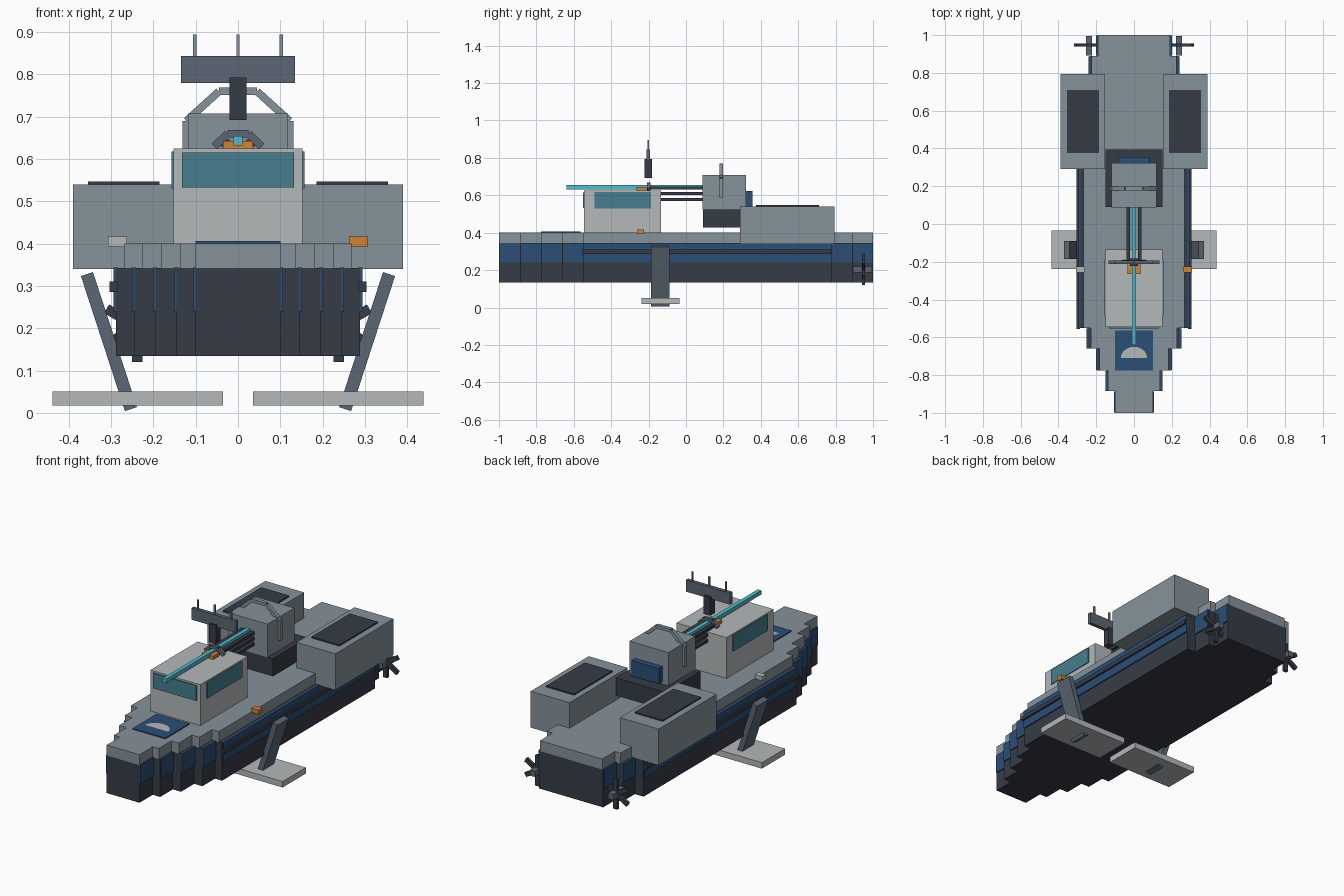
import bpy, bmesh, math
from mathutils import Matrix, Vector

if "Cube" in bpy.data.objects:
    bpy.data.objects.remove(bpy.data.objects["Cube"])


def mat(name, r, g, b):
    m = bpy.data.materials.new(name)
    lin = [(c / 255 / 12.92) if c < 11 else ((c / 255 + 0.055) / 1.055) ** 2.4 for c in (r, g, b)]
    m.diffuse_color = (*lin, 1)
    m.use_nodes = True
    m.node_tree.nodes["Principled BSDF"].inputs["Base Color"].default_value = m.diffuse_color
    return m


GREY = mat("deck grey", 134, 146, 155)
WHITE = mat("cabin off white", 180, 184, 186)
DARK = mat("dark hull", 54, 59, 70)
MID = mat("steel grey", 92, 103, 115)
BLUE = mat("navy blue", 43, 78, 118)
TEAL = mat("window teal", 71, 127, 141)
CYAN = mat("bright cyan", 82, 188, 205)
ORANGE = mat("orange", 210, 130, 50)


def mesh_object(name, bm, material):
    me = bpy.data.meshes.new(name)
    bmesh.ops.recalc_face_normals(bm, faces=bm.faces)
    bm.to_mesh(me)
    bm.free()
    me.materials.append(material)
    ob = bpy.data.objects.new(name, me)
    bpy.context.collection.objects.link(ob)
    return ob


def box(name, x, y, z, material):
    """Box from (min, max) ranges."""
    bm = bmesh.new()
    size = [r[1] - r[0] for r in (x, y, z)]
    mid = [(r[0] + r[1]) / 2 for r in (x, y, z)]
    bmesh.ops.create_cube(bm, size=1, matrix=Matrix.Translation(mid) @ Matrix.Diagonal((*size, 1)))
    return mesh_object(name, bm, material)


def bar(name, a, b, y, width, depth, material):
    """Rectangular bar between two (x, z) points, lying in a plane of constant y."""
    a, b = Vector((a[0], y, a[1])), Vector((b[0], y, b[1]))
    d = b - a
    rot = Matrix.Rotation(math.atan2(d.x, d.z), 4, 'Y')
    bm = bmesh.new()
    bmesh.ops.create_cube(bm, size=1, matrix=Matrix.Translation((a + b) / 2) @ rot
                          @ Matrix.Diagonal((width, depth, d.length, 1)))
    return mesh_object(name, bm, material)


def side(s, lo, hi):
    return (lo, hi) if s > 0 else (-hi, -lo)


# Stepped hull: y start, y end, hull half width, deck half width
sections = [(-1.0, -0.885, 0.10, 0.10), (-0.885, -0.775, 0.145, 0.137),
            (-0.775, -0.66, 0.195, 0.182), (-0.66, -0.55, 0.245, 0.227),
            (-0.55, 0.78, 0.288, 0.268), (0.78, 0.89, 0.235, 0.225), (0.89, 1.0, 0.195, 0.19)]
for y0, y1, w, d in sections:
    box("hull_section", (-w, w), (y0, y1), (0.135, 0.342), DARK)
    box("deck_section", (-d, d), (y0, y1), (0.342, 0.40), GREY)
    for s in (-1, 1):
        box("hull_stripe", side(s, w - 0.004, w + 0.006), (y0 + 0.002, y1 - 0.002), (0.24, 0.344), BLUE)

# Bow pad with a plain half-round marking
box("bow_pad", (-0.10, 0.10), (-0.775, -0.565), (0.398, 0.406), BLUE)
bm = bmesh.new()
arc = [(0.07 * math.cos(math.pi * i / 10), -0.71 + 0.06 * math.sin(math.pi * i / 10)) for i in range(11)]
face = bm.faces.new([bm.verts.new((x, y, 0.408)) for x, y in arc])
mesh_object("bow_marking", bm, WHITE)

# Cabin and windows
box("cabin", (-0.152, 0.152), (-0.545, -0.135), (0.40, 0.625), WHITE)
box("front_window", (-0.132, 0.132), (-0.552, -0.543), (0.533, 0.616), TEAL)

for s in (-1, 1):
    box("side_window", side(s, 0.150, 0.157), (-0.49, -0.187), (0.53, 0.618), TEAL)
    # Rub rail, navigation light, rear sponson with dark hatch
    box("rub_rail", side(s, 0.285, 0.304), (-0.556, 0.775), (0.286, 0.31), DARK)
    box("side_light", side(s, 0.262, 0.307), (-0.258, -0.225), (0.393, 0.417),
        ORANGE if s > 0 else WHITE)
    box("sponson", side(s, 0.153, 0.39), (0.29, 0.795), (0.34, 0.54), GREY)
    box("sponson_hatch", side(s, 0.185, 0.355), (0.375, 0.71), (0.539, 0.547), DARK)
    # Hydrofoil
    bar("foil_strut", (s * 0.357, 0.328), (s * 0.253, 0.009), -0.138, 0.03, 0.097, MID)
    box("foil", side(s, 0.035, 0.438), (-0.237, -0.035), (0.018, 0.051), WHITE)
    # Propeller with three crossed blades
    box("propeller_hub", side(s, 0.222, 0.254), (0.893, 0.995), (0.188, 0.22), MID)
    for k in range(3):
        t = math.radians(90 + 60 * k)
        dx, dz = 0.084 * math.cos(t), 0.084 * math.sin(t)
        bar("propeller_blade", (s * 0.238 - dx, 0.204 - dz), (s * 0.238 + dx, 0.204 + dz),
            0.948, 0.024, 0.016, DARK)

# Turret on its base
box("turret_base", (-0.15, 0.15), (0.09, 0.395), (0.428, 0.525), DARK)
box("turret", (-0.118, 0.118), (0.088, 0.322), (0.525, 0.708), GREY)
box("turret_rear_box", (-0.083, 0.083), (0.32, 0.355), (0.538, 0.623), BLUE)


def arch(name, points, y, width, depth, material):
    full = [(-x, z) for x, z in points] + [(x, z) for x, z in reversed(points)]
    for a, b in zip(full, full[1:]):
        bar(name, a, b, y, width, depth, material)


arch("turret_handle", [(0.122, 0.585), (0.122, 0.69), (0.045, 0.76)], 0.188, 0.018, 0.02, GREY)

# Gun barrels
for x in (-0.03, 0.03):
    for z in (0.578, 0.609, 0.638):
        box("gun_barrel", (x - 0.01, x + 0.01), (-0.20 if z > 0.63 else -0.14, 0.09),
            (z - 0.008, z + 0.008), DARK)
box("long_barrel", (-0.011, 0.011), (-0.64, 0.09), (0.632, 0.654), CYAN)
arch("barrel_guard", [(0.056, 0.63), (0.025, 0.66)], -0.20, 0.018, 0.018, MID)
box("barrel_rest", (-0.035, 0.035), (-0.265, -0.21), (0.624, 0.643), ORANGE)

# Radar mast, panel and aerials
box("radar_mast", (-0.02, 0.02), (-0.222, -0.182), (0.692, 0.793), DARK)
box("radar_panel", (-0.135, 0.135), (-0.212, -0.192), (0.78, 0.844), MID)
for x in (-0.102, 0, 0.102):
    box("aerial", (x - 0.004, x + 0.004), (-0.206, -0.198), (0.844, 0.895), GREY)
